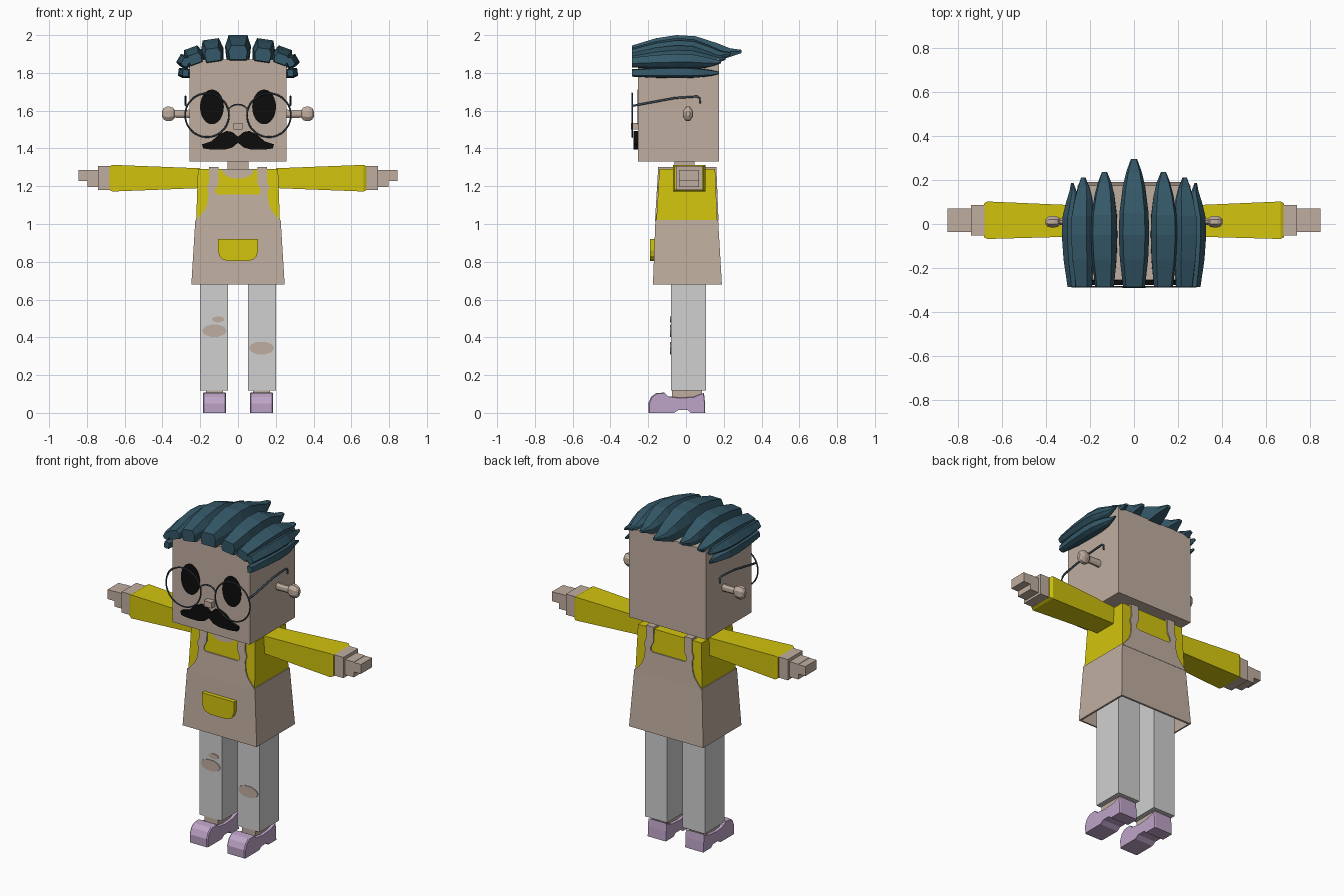
import bpy, bmesh, math
from mathutils import Vector, Matrix

cube = bpy.data.objects.get("Cube")
if cube:
    bpy.data.objects.remove(cube, do_unlink=True)


def material(name, r, g, b):
    lin = [((c / 255 + 0.055) / 1.055) ** 2.4 if c > 10 else c / 255 / 12.92 for c in (r, g, b)]
    m = bpy.data.materials.new(name)
    m.use_nodes = True
    m.diffuse_color = (*lin, 1)
    m.node_tree.nodes["Principled BSDF"].inputs["Base Color"].default_value = (*lin, 1)
    return m


skin = material("warm beige", 192, 174, 160)
yellow = material("mustard yellow", 210, 196, 14)
grey = material("light grey", 208, 208, 208)
lilac = material("lilac", 190, 164, 200)
teal = material("dark teal", 52, 88, 104)
black = material("black", 12, 12, 12)
steel = material("dark steel", 62, 76, 86)


def loft(name, rings, mat, first_cap=True):
    """Skin a list of equal rings of points and cap the ends."""
    bm = bmesh.new()
    loops = [[bm.verts.new(p) for p in ring] for ring in rings]
    n = len(loops[0])
    for a, b in zip(loops, loops[1:]):
        for i in range(n):
            j = (i + 1) % n
            bm.faces.new((a[i], a[j], b[j], b[i]))
    if first_cap:
        bm.faces.new(loops[0])
    bm.faces.new(loops[-1])
    bmesh.ops.recalc_face_normals(bm, faces=bm.faces)
    mesh = bpy.data.meshes.new(name)
    bm.to_mesh(mesh)
    bm.free()
    mesh.materials.append(mat)
    ob = bpy.data.objects.new(name, mesh)
    bpy.context.collection.objects.link(ob)
    return ob


def rect_z(z, x0, x1, y0, y1):
    return [(x0, y0, z), (x1, y0, z), (x1, y1, z), (x0, y1, z)]


def rect_x(x, y0, y1, z0, z1):
    return [(x, y0, z0), (x, y1, z0), (x, y1, z1), (x, y0, z1)]


def box(name, x0, x1, y0, y1, z0, z1, mat):
    return loft(name, [rect_z(z0, x0, x1, y0, y1), rect_z(z1, x0, x1, y0, y1)], mat)


def plate(name, outline, y_at, thick, mat):
    """Extrude an x-z outline from the surface y_at(z) by thick along y."""
    return loft(name, [[(x, y_at(z) + d, z) for x, z in outline] for d in (0, thick)], mat)


def mirrored(half):
    return half + [(-x, z) for x, z in reversed(half) if x > 0]


def ellipse(cx, cz, rx, rz, n=24, start=0, span=math.tau):
    return [(cx + rx * math.cos(start + span * i / n), cz + rz * math.sin(start + span * i / n))
            for i in range(n + (span < math.tau))]


def wire(name, points, radius, mat):
    cu = bpy.data.curves.new(name, "CURVE")
    cu.dimensions = "3D"
    cu.bevel_depth = radius
    cu.bevel_resolution = 1
    cu.use_fill_caps = True
    sp = cu.splines.new("POLY")
    sp.points.add(len(points) - 1)
    for p, co in zip(sp.points, points):
        p.co = (*co, 1)
    cu.materials.append(mat)
    bpy.context.collection.objects.link(bpy.data.objects.new(name, cu))


def front_y(z):
    return -0.157 + (z - 1.02) * 0.06


def back_y(z):
    return 0.165 - (z - 1.02) * 0.04


def face_y(z):
    return -0.253


# Head, neck and nose
box("head", -0.257, 0.257, -0.255, 0.175, 1.33, 1.87, skin)
box("neck", -0.055, 0.055, -0.06, 0.045, 1.25, 1.34, skin)
box("nose", -0.025, 0.025, -0.29, -0.25, 1.5, 1.535, skin)

# Moustache
stache = mirrored([(0, 1.462), (0.03, 1.487), (0.06, 1.492), (0.1, 1.475), (0.14, 1.438), (0.19, 1.422),
                   (0.185, 1.4), (0.14, 1.394), (0.07, 1.394), (0.03, 1.405), (0, 1.43)])
plate("moustache", stache, face_y, -0.024, black)

# Torso and neckline
loft("shirt", [rect_z(z, -x, x, front_y(z), back_y(z)) for z, x in ((1.0, 0.222), (1.29, 0.212))], yellow)
plate("neckline", ellipse(0, 1.29, 0.085, 0.05, 12, math.pi, math.pi), front_y, -0.004, skin)

# Apron skirt, open underneath
skirt = loft("apron_skirt", [rect_z(0.68, -0.247, 0.247, -0.175, 0.19),
                             rect_z(1.022, -0.226, 0.226, -0.162, 0.17)], skin, first_cap=False)
mod = skirt.modifiers.new("thickness", "SOLIDIFY")
mod.thickness = 0.015
mod.offset = -1

# Apron bibs with straps, front and back
bib = mirrored([(0.226, 1.015), (0.2, 1.045), (0.175, 1.075), (0.162, 1.11), (0.156, 1.165), (0.165, 1.195),
                (0.153, 1.225), (0.153, 1.303), (0.103, 1.303), (0.103, 1.215), (0.12, 1.18),
                (0.119, 1.163), (0.108, 1.155)])
plate("front_bib", bib, front_y, -0.007, skin)
plate("back_bib", bib, back_y, 0.007, skin)

# Pocket with a rounded bottom
pocket = mirrored([(0.107, 0.92), (0.107, 0.86), (0.098, 0.83), (0.08, 0.812), (0.05, 0.804)])
plate("pocket", pocket, lambda z: -0.163, -0.028, yellow)

# Hair lock stations: y, half width, bottom, top
stations = [(-0.285, 0.05, 0.0, 0.075), (-0.16, 0.064, -0.02, 0.113), (-0.05, 0.069, -0.02, 0.13),
            (0.05, 0.066, -0.02, 0.124), (0.16, 0.052, -0.01, 0.088), (0.23, 0.036, 0.015, 0.06),
            (0.29, 0.014, 0.035, 0.052)]


def hair_lock(name, x, z, degrees, wide, high, tip):
    turn = Matrix.Rotation(math.radians(degrees), 3, "Y")
    rings = []
    for y, w, lo, hi in stations:
        y = y * tip / 0.29 if y > 0 else y
        w, lo, hi = w * wide, lo * high, hi * high
        mid = lo + (hi - lo) * 0.6
        section = [(-w * 0.85, lo), (w * 0.85, lo), (w, mid), (w * 0.72, hi), (-w * 0.72, hi), (-w, mid)]
        rings.append([turn @ Vector((a, 0, b)) + Vector((x, y, z)) for a, b in section])
    loft(name, rings, teal)


hair_lock("hair_crown", 0, 1.87, 0, 1, 1, 0.295)

for s, side in ((1, "left"), (-1, "right")):
    # Side locks of hair
    hair_lock(side + "_hair_upper", s * 0.128, 1.862, s * 8, 0.87, 0.9, 0.235)
    hair_lock(side + "_hair_middle", s * 0.22, 1.85, s * 20, 0.75, 0.68, 0.21)
    hair_lock(side + "_hair_lower", s * 0.262, 1.848, s * 60, 0.5, 0.47, 0.185)
    hair_lock(side + "_hair_temple", s * 0.262, 1.797, s * 82, 0.4, 0.42, 0.175)

    # Eye
    plate(side + "_eye", ellipse(s * 0.138, 1.62, 0.063, 0.092, 32), face_y, -0.005, black)

    # Ear: stalk and faceted knob
    def ear_ring(x, r):
        return [(s * x, 0.01 + 0.68 * r * math.cos(a), 1.583 + r * math.sin(a))
                for a in (math.tau * (i + 0.5) / 8 for i in range(8))]
    loft(side + "_ear", [ear_ring(x, r) for x, r in ((0.25, 0.024), (0.335, 0.022), (0.345, 0.036), (0.36, 0.041),
                                                    (0.378, 0.041), (0.393, 0.033), (0.402, 0.016))], skin)

    # Glasses: rim and temple arm
    bpy.ops.mesh.primitive_torus_add(location=(s * 0.164, -0.285, 1.576), rotation=(math.pi / 2, 0, 0),
                                     major_radius=0.116, minor_radius=0.0045,
                                     major_segments=40, minor_segments=6)
    rim = bpy.context.object
    rim.name = side + "_glasses_rim"
    rim.data.materials.append(steel)
    bpy.ops.object.shade_smooth_by_angle()
    wire(side + "_glasses_arm", [(s * 0.27, -0.285, 1.625), (s * 0.278, -0.26, 1.63), (s * 0.278, -0.06, 1.667),
                                 (s * 0.278, 0.06, 1.675), (s * 0.278, 0.073, 1.665), (s * 0.278, 0.073, 1.638)],
         0.006, steel)

    # Sleeve with chamfered cuff
    loft(side + "_sleeve", [rect_x(s * 0.2, -0.055, 0.082, 1.19, 1.295), rect_x(s * 0.665, -0.068, 0.102, 1.172, 1.313),
                            rect_x(s * 0.68, -0.06, 0.093, 1.18, 1.305)], yellow)

    # Hand stepping down to the fingers
    box(side + "_wrist", s * 0.67, s * 0.74, -0.053, 0.087, 1.181, 1.306, skin)
    box(side + "_palm", s * 0.73, s * 0.798, -0.036, 0.07, 1.195, 1.287, skin)
    box(side + "_fingers", s * 0.79, s * 0.845, -0.036, 0.07, 1.228, 1.285, skin)

    # Apron strap over the shoulder
    box(side + "_strap", s * 0.103, s * 0.153, front_y(1.3), back_y(1.3), 1.28, 1.303, skin)

    # Trouser leg, ankle and shoe
    box(side + "_trouser", s * 0.052, s * 0.2, -0.08, 0.107, 0.118, 1.0, grey)
    box(side + "_ankle", s * 0.08, s * 0.17, -0.075, 0.085, 0.06, 0.125, skin)
    shoe = [(-0.198, 0.0), (-0.2, 0.05), (-0.185, 0.085), (-0.16, 0.104), (-0.115, 0.108), (-0.095, 0.088),
            (-0.03, 0.08), (0.04, 0.085), (0.095, 0.106), (0.1, 0.06), (0.102, 0.0), (0.025, 0.0),
            (0.01, 0.016), (-0.04, 0.016), (-0.065, 0.0)]
    insets = ((0.064, 0.97), (0.07, 1.0), (0.18, 1.0), (0.186, 0.97))
    loft(side + "_shoe", [[(s * x, y * k, z * k if z > 0.02 else z) for y, z in shoe] for x, k in insets], lilac)

# Glasses bridge
wire("glasses_bridge", [(x, -0.285, z) for x, z in ellipse(0, 1.595, 0.052, 0.038, 8, 0, math.pi)], 0.0045, steel)

# Torn knee patches
for name, x, z, rx, rz in (("right_knee_tear", -0.125, 0.435, 0.065, 0.034),
                           ("right_small_tear", -0.105, 0.495, 0.033, 0.016),
                           ("left_knee_tear", 0.125, 0.343, 0.067, 0.035)):
    plate(name, ellipse(x, z, rx, rz, 10), lambda z: -0.079, -0.005, skin)
